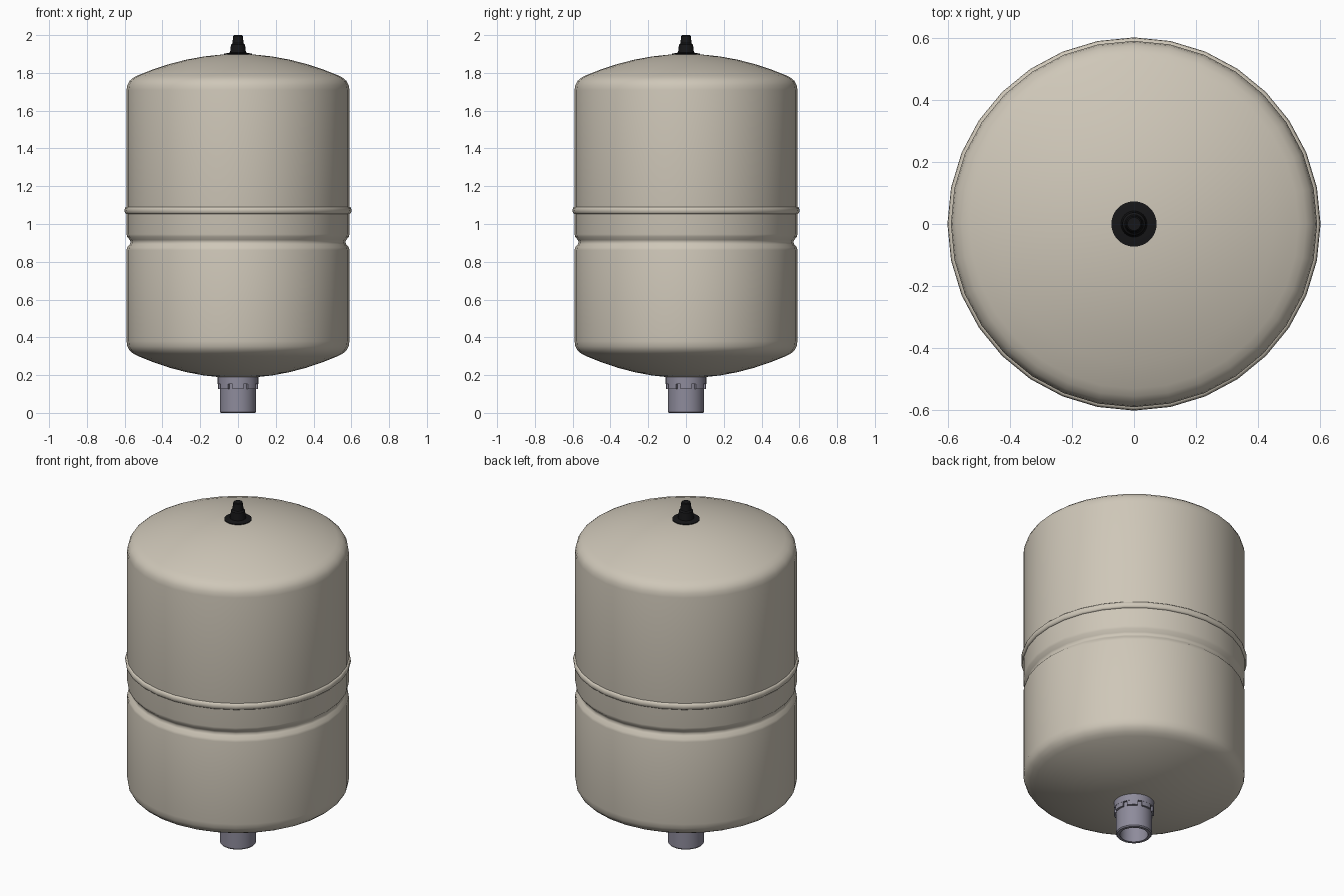
import bpy, bmesh
from math import sin, cos, pi, radians

if "Cube" in bpy.data.objects:
    bpy.data.objects.remove(bpy.data.objects["Cube"])


def material(name, color):
    m = bpy.data.materials.new(name)
    m.diffuse_color = (*color, 1)
    m.use_nodes = True
    m.node_tree.nodes["Principled BSDF"].inputs["Base Color"].default_value = m.diffuse_color
    return m


def finish(bm, name, mat, angle):
    bmesh.ops.recalc_face_normals(bm, faces=bm.faces)
    me = bpy.data.meshes.new(name)
    bm.to_mesh(me)
    bm.free()
    me.materials.append(mat)
    ob = bpy.data.objects.new(name, me)
    bpy.context.collection.objects.link(ob)
    bpy.ops.object.select_all(action='DESELECT')
    ob.select_set(True)
    bpy.context.view_layer.objects.active = ob
    bpy.ops.object.shade_smooth_by_angle(angle=radians(angle))
    return ob


def lathe(name, profile, mat, segments=32, closed=False, angle=35):
    """Spin (radius, z) points round the z axis; radius 0 makes a pole."""
    bm = bmesh.new()
    rings = []
    for r, z in profile:
        if r == 0:
            rings.append([bm.verts.new((0, 0, z))] * segments)
        else:
            rings.append([bm.verts.new((r * cos(2 * pi * i / segments),
                                        r * sin(2 * pi * i / segments), z))
                          for i in range(segments)])
    pairs = list(zip(rings, rings[1:]))
    if closed:
        pairs.append((rings[-1], rings[0]))
    for a, b in pairs:
        for i in range(segments):
            j = (i + 1) % segments
            bm.faces.new(dict.fromkeys((a[i], a[j], b[j], b[i])))
    return finish(bm, name, mat, angle)


cream = material("cream_paint", (0.62, 0.57, 0.48))
black = material("black_plastic", (0.008, 0.008, 0.009))
metal = material("grey_metal", (0.27, 0.26, 0.33))

# Tank shell: shallow domes, rounded shoulders and a rolled groove
R = 0.59
dome = [0, 0.09, 0.18, 0.27, 0.36, 0.45, 0.53]
bottom = [(r, 0.185 + 0.116 * (r / 0.53) ** 2) for r in dome]
bottom += [(0.555, 0.314), (0.575, 0.332), (0.586, 0.352), (R, 0.38)]
groove = [(R, 0.862), (0.587, 0.876), (0.573, 0.892), (0.568, 0.904),
          (0.573, 0.916), (0.587, 0.932), (R, 0.946)]
top = [(R, 1.71), (0.586, 1.735), (0.575, 1.757), (0.555, 1.774)]
top += [(r, 1.9 - 0.113 * (r / 0.53) ** 2) for r in reversed(dome)]
lathe("tank_shell", bottom + groove + top, cream, angle=50)

# Raised seam bead round the middle
bead = [(0.58, 1.054), (0.593, 1.054), (0.599, 1.06), (0.601, 1.072),
        (0.599, 1.084), (0.593, 1.09), (0.58, 1.09)]
lathe("seam_bead", bead, cream, closed=True, angle=50)

# Air valve cap with its flange on top
lathe("valve_flange", [(0, 1.89), (0.073, 1.89), (0.073, 1.902),
                       (0.045, 1.907), (0, 1.907)], black)
lathe("valve_cap", [(0, 1.9), (0.043, 1.9), (0.037, 1.95), (0.03, 1.957),
                    (0.025, 1.996), (0.021, 2.0), (0, 2.0)], black, 24)

# Hollow water connector and collar below
lathe("connector_pipe", [(0, 0.19), (0.096, 0.19), (0.096, 0.006), (0.091, 0),
                         (0.075, 0), (0.075, 0.17), (0, 0.17)], metal)
lathe("connector_collar", [(0.09, 0.152), (0.108, 0.152), (0.108, 0.2),
                           (0.09, 0.2)], metal, closed=True)

# Castellated lugs under the collar
bm = bmesh.new()
for k in range(8):
    sections = []
    for t in (-16, -8, 0, 8, 16):
        a = radians(45 * k + t)
        sections.append([bm.verts.new((r * cos(a), r * sin(a), z))
                         for r, z in ((0.09, 0.126), (0.107, 0.126),
                                      (0.107, 0.154), (0.09, 0.154))])
    for a, b in zip(sections, sections[1:]):
        for i in range(4):
            j = (i + 1) % 4
            bm.faces.new((a[i], a[j], b[j], b[i]))
    bm.faces.new(sections[0])
    bm.faces.new(sections[-1])
finish(bm, "collar_lugs", metal, 35)
